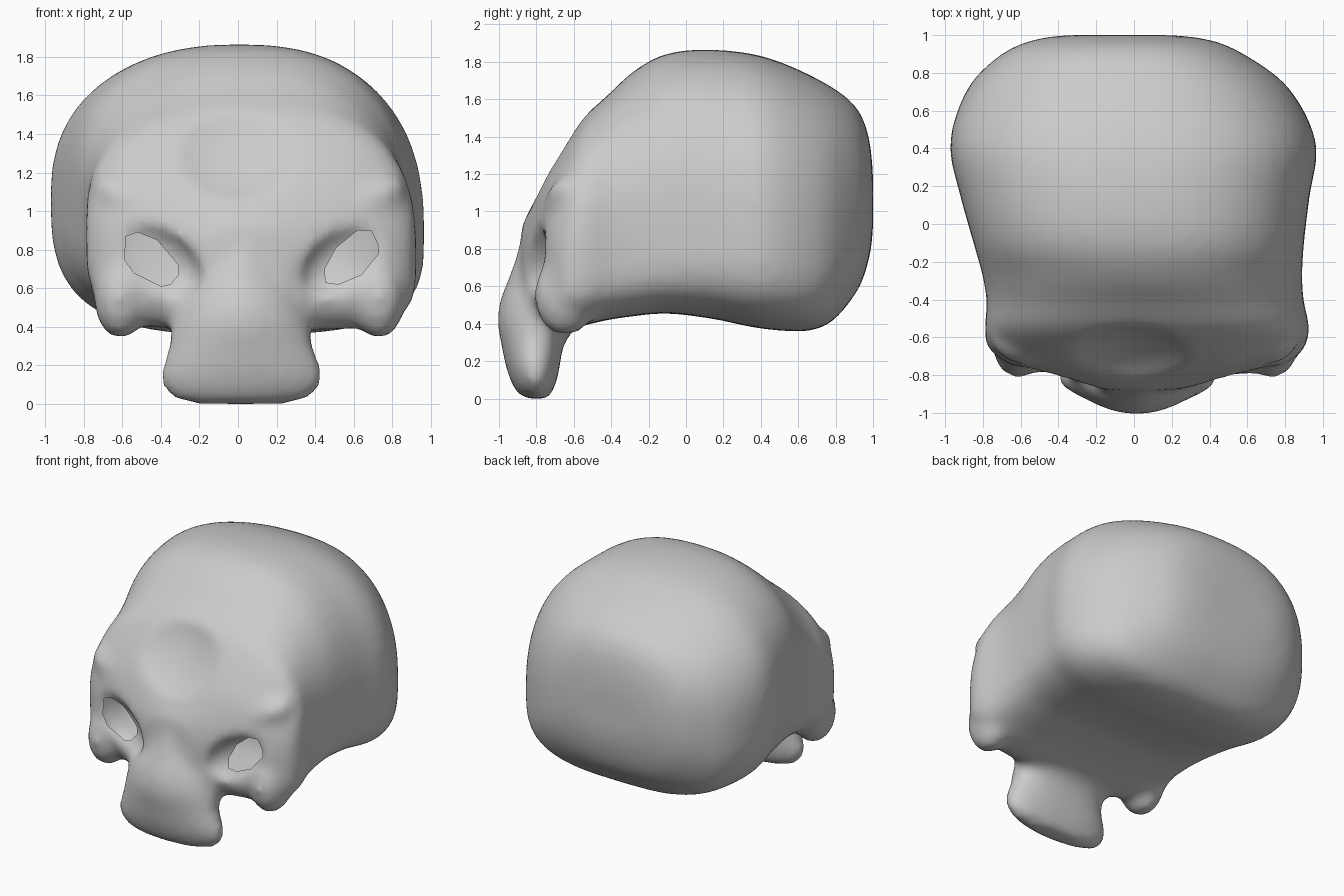
import bpy, bmesh, math
from mathutils import Vector, Matrix

cube = bpy.data.objects.get("Cube")
if cube:
    bpy.data.objects.remove(cube, do_unlink=True)

bone = bpy.data.materials.new("bone_grey")
bone.use_nodes = True
GREY = (0.6, 0.6, 0.6, 1)
bone.diffuse_color = GREY
bone.node_tree.nodes["Principled BSDF"].inputs["Base Color"].default_value = GREY
SIDES = 48


def power(v, n):
    return math.copysign(abs(v) ** (2 / n), v)


def smooth_stations(rows, steps=4):
    """Insert stations along a spline through the given ones."""
    out = []
    last = len(rows) - 1
    for i in range(last):
        p0, p1, p2, p3 = (rows[max(0, min(last, i + k))] for k in (-1, 0, 1, 2))
        for s in range(steps):
            t = s / steps
            out.append([b + t / 2 * (c - a + t * (2 * a - 5 * b + 4 * c - d
                                                  + t * (3 * (b - c) + d - a)))
                        for a, b, c, d in zip(p0, p1, p2, p3)])
    return out + [rows[-1]]


def skin(bm, rings):
    """Bridge a list of point rings into a closed solid."""
    loops = [[bm.verts.new(p) for p in ring] for ring in rings]
    for a, b in zip(loops, loops[1:]):
        for i in range(SIDES):
            j = (i + 1) % SIDES
            bm.faces.new((a[i], a[j], b[j], b[i]))
    bm.faces.new(loops[0])
    bm.faces.new(loops[-1])


def head_ring(y, left, right, low, high, n_low, n_high):
    """Rounded section across the head, slightly rolled, sharper low on one side."""
    ring = []
    mid = (left + right) / 2
    for i in range(SIDES):
        t = 2 * math.pi * i / SIDES
        c, s = math.cos(t), math.sin(t)
        n = n_high if s > 0 else n_low + (.6 if c > 0 else 0)
        px, pz = power(c, n), power(s, n)
        zc = low + (high - low) * (0.42 - 0.06 * px)
        ring.append((mid + (right - left) / 2 * px, y,
                     zc + pz * ((high - zc) if s > 0 else (zc - low))))
    return ring


def muzzle_ring(z, left, right, front, back):
    """Section pointed towards the front and rounded behind."""
    ring = []
    for i in range(SIDES):
        t = 2 * math.pi * i / SIDES
        n = 2.4 if math.sin(t) > 0 else 1.8
        ring.append(((left + right) / 2 + (right - left) / 2 * power(math.cos(t), n),
                     (front + back) / 2 + (back - front) / 2 * power(math.sin(t), n), z))
    return ring


def blob(bm, centre, radii, axis="Y", tilt=0):
    matrix = (Matrix.Translation(centre) @ Matrix.Rotation(math.radians(tilt), 4, axis)
              @ Matrix.Diagonal((*radii, 1)))
    bmesh.ops.create_uvsphere(bm, u_segments=24, v_segments=14, radius=1, matrix=matrix)


def finish(bm, name):
    bmesh.ops.recalc_face_normals(bm, faces=bm.faces)
    mesh = bpy.data.meshes.new(name)
    bm.to_mesh(mesh)
    bm.free()
    obj = bpy.data.objects.new(name, mesh)
    bpy.context.collection.objects.link(obj)
    return obj


# Cranium and face, lofted from back to front
bm = bmesh.new()
head = [
    (1.0, -.36, .2, .9, 1.2, 2.2, 2.2), (.975, -.53, .4, .73, 1.41, 2.4, 2.3),
    (.9, -.7, .58, .55, 1.57, 2.5, 2.4), (.72, -.88, .82, .375, 1.70, 2.8, 2.4),
    (.43, -.975, .965, .37, 1.825, 3, 2.4), (.15, -.92, .93, .425, 1.865, 3.4, 2.4),
    (-.1, -.85, .9, .455, 1.845, 4, 2.4), (-.28, -.8, .89, .44, 1.75, 4.2, 2.3),
    (-.42, -.78, .9, .42, 1.62, 4.2, 2.5), (-.55, -.79, .93, .39, 1.5, 4, 2.7),
    (-.66, -.77, .9, .38, 1.34, 3.6, 2.6), (-.75, -.64, .78, .42, 1.19, 3, 2.5),
    (-.82, -.42, .52, .5, 1.04, 2.6, 2.4), (-.88, -.15, .21, .6, .92, 2.2, 2.2),
]
skin(bm, [head_ring(*s) for s in smooth_stations(head)])

# Muzzle, lofted from bottom to nose bridge
muzzle = [
    (0, -.24, .26, -.87, -.74), (.04, -.35, .38, -.91, -.71),
    (.14, -.405, .445, -.955, -.68), (.3, -.36, .39, -.99, -.65),
    (.42, -.345, .375, -1.01, -.56), (.54, -.32, .35, -.99, -.5),
    (.64, -.25, .29, -.95, -.5), (.76, -.16, .21, -.91, -.5),
    (.88, -.08, .13, -.88, -.5),
]
skin(bm, [muzzle_ring(*s) for s in smooth_stations(muzzle)])

# Cheekbones and outer brows
for side in (-1, 1):
    blob(bm, (.06 + side * .67, -.645, .55), (.14, .17, .215))
    blob(bm, (.06 + side * .56, -.62, 1.02), (.28, .14, .12), tilt=-side * 28)
skull = finish(bm, "skull")

# Eye socket hollows and forehead hollow
hollows = []
for side in (-1, 1):
    bm = bmesh.new()
    blob(bm, (.07 + side * .51, -.85, .76), (.29, .125, .165), tilt=-side * 35)
    hollows.append(finish(bm, "socket_cutter"))
bm = bmesh.new()
blob(bm, (-.02, -.8, 1.37), (.45, .2, .42), "X", -30)
hollows.append(finish(bm, "forehead_cutter"))


def remesh():
    mod = skull.modifiers.new("Remesh", 'REMESH')
    mod.mode = 'VOXEL'
    mod.voxel_size = .03


remesh()
for cutter in hollows:
    cutter.hide_render = True
    mod = skull.modifiers.new("Hollow", 'BOOLEAN')
    mod.operation = 'DIFFERENCE'
    mod.object = cutter
remesh()
soften = skull.modifiers.new("Soften", 'SMOOTH')
soften.factor = .5
soften.iterations = 10

# Bake the modifiers and drop the cutters
graph = bpy.context.evaluated_depsgraph_get()
baked = bpy.data.meshes.new_from_object(skull.evaluated_get(graph))
skull.modifiers.clear()
skull.data = baked
for cutter in hollows:
    bpy.data.objects.remove(cutter, do_unlink=True)

# Eye openings cut through the thin shell
bm = bmesh.new()
bm.from_mesh(baked)
right_eye = [(-.58, .87), (-.52, .89), (-.42, .85), (-.31, .72), (-.31, .67),
             (-.35, .62), (-.4, .61), (-.54, .68), (-.59, .75)]
left_eye = [(.725, .83), (.69, .9), (.62, .9), (.51, .81), (.45, .7),
            (.455, .63), (.52, .62), (.64, .67), (.73, .78)]


def faces_near(centre):
    found = []
    for f in bm.faces:
        p = f.calc_center_median()
        if p.y < -.4 and abs(p.x - centre.x) < .2 and abs(p.z - centre.z) < .2:
            found.append(f)
    return found


for outline in (right_eye, left_eye):
    centre = sum((Vector((x, 0, z)) for x, z in outline), Vector()) / len(outline)
    planes = []
    for (x1, z1), (x2, z2) in zip(outline, outline[1:] + outline[:1]):
        point, normal = Vector((x1, 0, z1)), Vector((z2 - z1, 0, x1 - x2)).normalized()
        if (centre - point).dot(normal) > 0:
            normal.negate()
        planes.append((point, normal))
    for point, normal in planes:
        faces = faces_near(centre)
        edges = {e for f in faces for e in f.edges}
        verts = {v for f in faces for v in f.verts}
        bmesh.ops.bisect_plane(bm, geom=faces + list(edges) + list(verts), dist=1e-5,
                               plane_co=point, plane_no=normal)
    inside = [f for f in faces_near(centre) if all(
        (f.calc_center_median() - p).dot(n) < 0 for p, n in planes)]
    bmesh.ops.delete(bm, geom=inside, context='FACES')

# Smooth shading and colour
for f in bm.faces:
    f.smooth = True
    f.material_index = 0
bm.to_mesh(baked)
bm.free()
baked.materials.clear()
baked.materials.append(bone)
